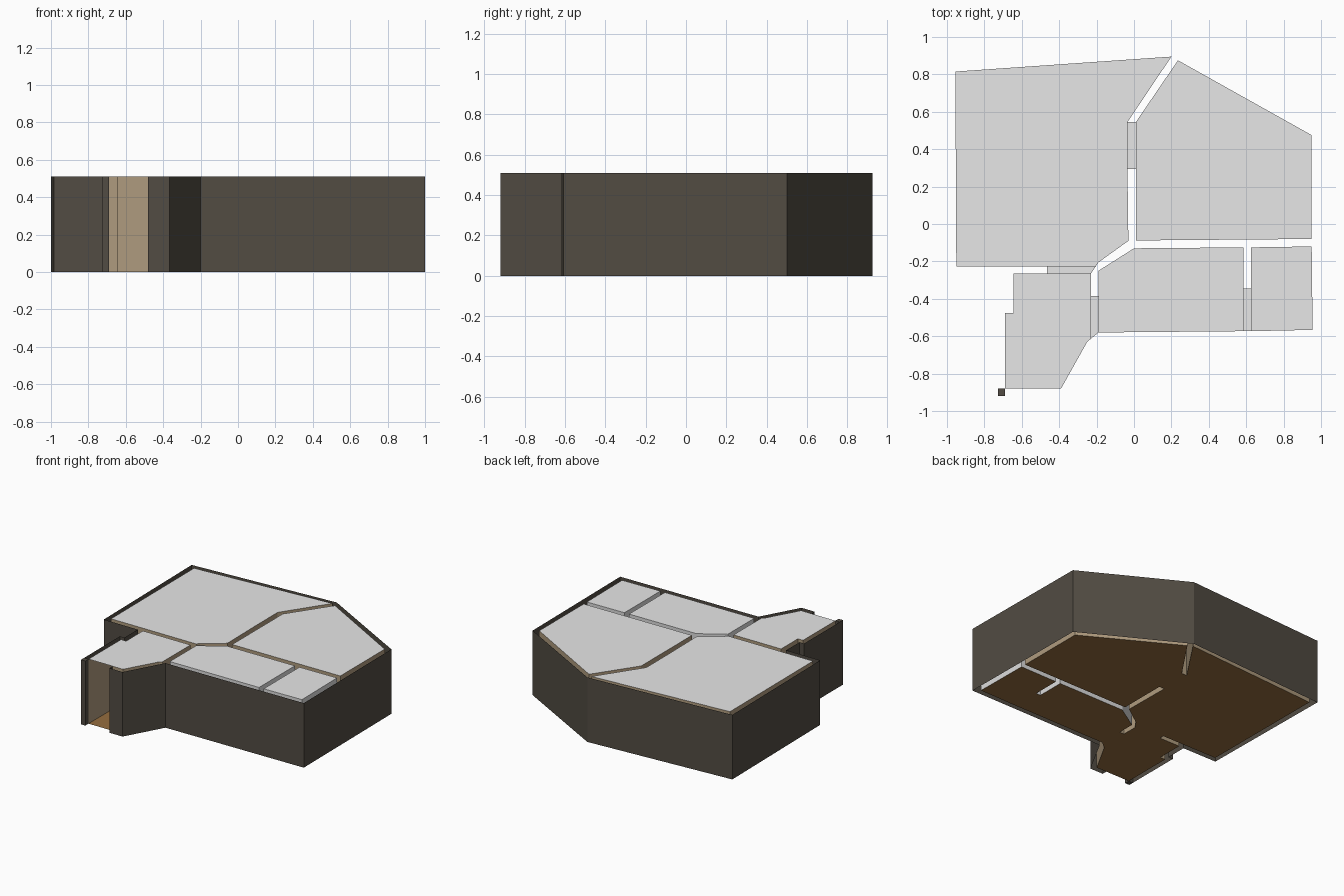
import bpy

if "Cube" in bpy.data.objects:
    bpy.data.objects.remove(bpy.data.objects["Cube"])

H, DOOR = 0.51, 0.41   # wall height, door head height


def material(name, rgb):
    m = bpy.data.materials.new(name)
    m.diffuse_color = (*rgb, 1)
    m.use_nodes = True
    m.node_tree.nodes["Principled BSDF"].inputs["Base Color"].default_value = m.diffuse_color
    return m


DARK = material("dark_exterior", (0.084, 0.072, 0.056))
TAN = material("tan_wall", (0.43, 0.33, 0.21))
PALE = material("pale_wall", (0.72, 0.72, 0.72))
WHITE = material("white_ceiling", (0.8, 0.8, 0.8))
WOOD = material("wood_floor", (0.30, 0.155, 0.05))


def add(name, faces, mat):
    """Object from a list of faces, each a list of xyz points."""
    verts, idx = [], []
    for f in faces:
        idx.append(range(len(verts), len(verts) + len(f)))
        verts += f
    me = bpy.data.meshes.new(name)
    me.from_pydata(verts, [], [list(i) for i in idx])
    me.materials.append(mat)
    me.update()
    ob = bpy.data.objects.new(name, me)
    bpy.context.collection.objects.link(ob)
    return ob


def upright(p, q, z0=0.0, z1=H):
    return [(*p, z0), (*q, z0), (*q, z1), (*p, z1)]


def flat(pts, z):
    return [(*p, z) for p in pts]


# doorways: opening edge in one room, then the matching edge in the next room
doors = {
    "bedroom_door": [(-0.035, 0.295), (-0.035, 0.545), (0.01, 0.545), (0.01, 0.295)],
    "hall_door": [(-0.465, -0.228), (-0.205, -0.228), (-0.23, -0.265), (-0.465, -0.265)],
    "washroom_door": [(-0.23, -0.385), (-0.23, -0.613), (-0.19, -0.58), (-0.19, -0.385)],
    "closet_door": [(0.585, -0.345), (0.585, -0.573), (0.625, -0.573), (0.625, -0.345)],
}
entrance = {(-0.69, -0.88), (-0.48, -0.88)}
openings = [set(d[:2]) for d in doors.values()] + [set(d[2:]) for d in doors.values()]

# rooms: inner outline and wall colour
rooms = {
    "living_room": (TAN, [(-0.955, 0.815), (-0.95, -0.228), (-0.465, -0.228),
                          (-0.205, -0.228), (-0.19, -0.205), (-0.03, -0.09),
                          (-0.035, 0.295), (-0.035, 0.545), (0.2, 0.895)]),
    "bedroom": (TAN, [(0.01, -0.088), (0.95, -0.08), (0.95, 0.475),
                      (0.235, 0.875), (0.01, 0.545), (0.01, 0.295)]),
    "hall": (TAN, [(-0.69, -0.88), (-0.48, -0.88), (-0.39, -0.88), (-0.25, -0.63),
                   (-0.23, -0.613), (-0.23, -0.385), (-0.23, -0.265),
                   (-0.465, -0.265), (-0.645, -0.265), (-0.645, -0.475),
                   (-0.69, -0.475)]),
    "washroom": (PALE, [(-0.19, -0.58), (0.585, -0.573), (0.585, -0.345),
                        (0.585, -0.125), (0, -0.13), (-0.19, -0.25),
                        (-0.19, -0.385)]),
    "closet": (PALE, [(0.625, -0.573), (0.955, -0.566), (0.95, -0.12),
                      (0.625, -0.125), (0.625, -0.345)]),
}

for name, (mat, pts) in rooms.items():
    walls = []
    for p, q in zip(pts, pts[1:] + pts[:1]):
        if {p, q} == entrance:
            continue
        walls.append(upright(q, p, DOOR if {p, q} in openings else 0))
    add(name + "_walls", walls, mat)
    add(name + "_floor", [flat(pts, 0)], WOOD)
    add(name + "_ceiling", [flat(pts[::-1], H)], WHITE)

# door thresholds, jambs and heads
for name, (a, b, c, d) in doors.items():
    mat = PALE if name == "closet_door" else TAN
    add(name + "_threshold", [flat((a, d, c, b), 0)], WOOD)
    add(name + "_jambs", [upright(a, d, 0, DOOR), upright(c, b, 0, DOOR)], mat)
    add(name + "_head", [flat((a, b, c, d), DOOR)], WHITE)

# exterior skin, open at the entrance
skin = [(-0.728, -0.92), (-0.728, -0.435), (-0.688, -0.435), (-0.688, -0.268),
        (-0.985, -0.268), (-1, 0.85), (0.215, 0.925), (0.99, 0.5), (1, -0.607),
        (-0.2, -0.62), (-0.365, -0.92), (-0.48, -0.92), (-0.48, -0.88)]
add("exterior_walls", [upright(q, p) for p, q in zip(skin, skin[1:])], DARK)

# capped post left of the entrance
post = [(-0.728, -0.92), (-0.69, -0.92), (-0.69, -0.88), (-0.728, -0.88)]
add("entrance_post", [upright(p, q) for p, q in zip(post[:3], post[1:])]
    + [flat(post, H), flat(post[::-1], 0)], DARK)
